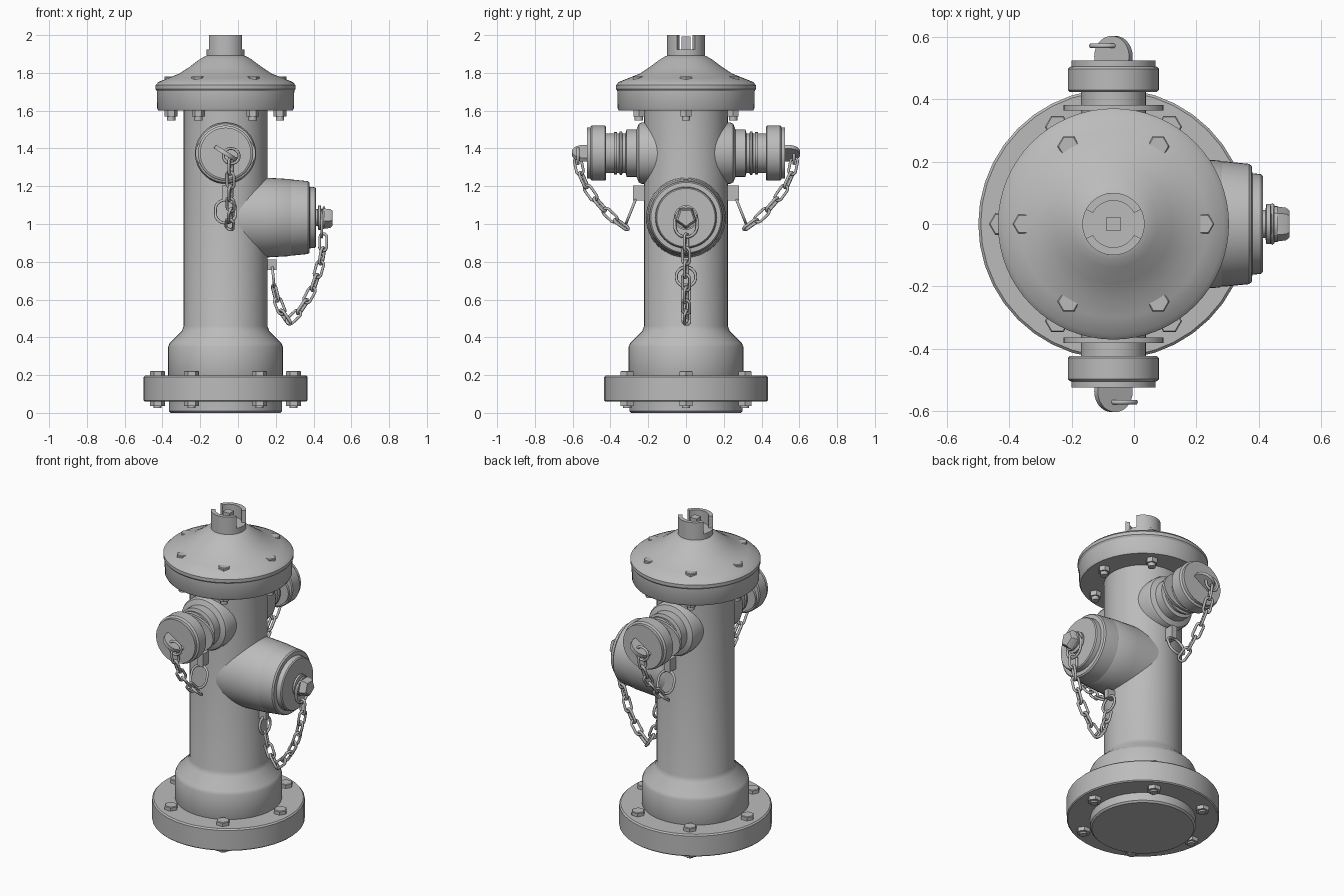
import bpy, bmesh, math
from math import pi, cos, sin, radians
from mathutils import Matrix, Vector

if "Cube" in bpy.data.objects:
    bpy.data.objects.remove(bpy.data.objects["Cube"], do_unlink=True)

CX = -0.066          # barrel axis
GREY = (0.5, 0.5, 0.5, 1)
metal = bpy.data.materials.new("grey_metal")
metal.use_nodes = True
metal.diffuse_color = GREY
metal.node_tree.nodes["Principled BSDF"].inputs["Base Color"].default_value = GREY


def finish(name, bm, matrix=None, angle=32):
    """Turn a bmesh into a shaded object."""
    bmesh.ops.recalc_face_normals(bm, faces=bm.faces)
    if matrix:
        bm.transform(matrix)
    mesh = bpy.data.meshes.new(name)
    bm.to_mesh(mesh)
    bm.free()
    mesh.materials.append(metal)
    mesh.shade_smooth()
    mesh.set_sharp_from_angle(angle=radians(angle))
    obj = bpy.data.objects.new(name, mesh)
    bpy.context.collection.objects.link(obj)
    return obj


def lathe(name, profile, matrix, segs=48, arc=None):
    """Spin (radius, height) points about z; arc makes a closed partial ring."""
    bm = bmesh.new()
    vs = [bm.verts.new((r, 0, h)) for r, h in profile]
    es = [bm.edges.new(p) for p in zip(vs, vs[1:])]
    if arc:
        es.append(bm.edges.new((vs[-1], vs[0])))
    bmesh.ops.spin(bm, geom=vs + es, cent=(0, 0, 0), axis=(0, 0, 1),
                   angle=arc or 2 * pi, steps=segs)
    bmesh.ops.remove_doubles(bm, verts=bm.verts, dist=1e-5)
    if arc:
        bmesh.ops.holes_fill(bm, edges=[e for e in bm.edges if e.is_boundary])
    return finish(name, bm, matrix)


def rod(r, z0, z1, bevel=0.0):
    """Profile of a closed cylinder, with a chamfered far end."""
    return [(0, z0), (r, z0), (r, z1 - bevel), (r - bevel, z1), (0, z1)]


def box(name, size, matrix):
    bm = bmesh.new()
    bmesh.ops.create_cube(bm, size=1, matrix=Matrix.Diagonal((*size, 1)))
    return finish(name, bm, matrix)


def link(name, matrix, half, radius, wire=0.008, segs=16, sides=6):
    """Stretched torus lying in the local xy plane, long along x."""
    bm = bmesh.new()
    rings = []
    for i in range(segs):
        t = 2 * pi * (i + 0.5) / segs
        shift = math.copysign(half, cos(t))
        rings.append([])
        for j in range(sides):
            u = 2 * pi * j / sides
            d = radius + wire * cos(u)
            rings[-1].append(bm.verts.new((shift + d * cos(t), d * sin(t), wire * sin(u))))
    for i in range(segs):
        a, b = rings[i - 1], rings[i]
        for j in range(sides):
            bm.faces.new((a[j - 1], b[j - 1], b[j], a[j]))
    return finish(name, bm, matrix, 65)


def frame(pos, along, normal):
    """Matrix with x along a direction and z close to a normal."""
    x = Vector(along).normalized()
    y = Vector(normal).cross(x).normalized()
    m = Matrix((x, y, x.cross(y))).transposed().to_4x4()
    return Matrix.Translation(pos) @ m


def chain(name, points, side, base, pitch=0.075):
    """Links of alternating twist at even spacing along a polyline."""
    pts = [Vector(p) for p in points]
    total = sum((b - a).length for a, b in zip(pts, pts[1:]))
    count = round(total / pitch)

    def at(dist):
        for a, b in zip(pts, pts[1:]):
            seg = (b - a).length
            if dist <= seg:
                return a.lerp(b, dist / seg)
            dist -= seg
        return pts[-1]
    for i in range(count):
        a, b = at(total * i / count), at(total * (i + 1) / count)
        twist = Matrix.Rotation(radians(25 + 90 * (i % 2)), 4, "X")
        link(f"{name}_{i + 1}", base @ frame((a + b) / 2, b - a, side) @ twist, 0.024, 0.021)


axis = Matrix.Translation((CX, 0, 0))

# Barrel with bell foot, bottom plug and base flange
lathe("barrel", [(0, 0), (0.29, 0), (0.3, 0.01), (0.3, 0.19), (0.304, 0.2), (0.304, 0.35),
                 (0.295, 0.37), (0.232, 0.432), (0.222, 0.46), (0.222, 1.62), (0, 1.62)], axis)
lathe("base_flange", [(0, 0.06), (0.428, 0.06), (0.434, 0.066), (0.434, 0.19),
                      (0.426, 0.198), (0, 0.198)], axis, 40)

# Domed bonnet
lathe("bonnet", [(0, 1.6), (0.355, 1.6), (0.362, 1.612), (0.364, 1.705), (0.371, 1.715),
                 (0.371, 1.735), (0.355, 1.752), (0.3, 1.774), (0.245, 1.796), (0.19, 1.832),
                 (0.14, 1.87), (0.115, 1.885), (0.09, 1.895), (0, 1.9)], axis, 64)

# Slotted guard around the square operating nut
lathe("nut_guard_base", [(0, 1.88), (0.1, 1.88), (0.1, 1.925), (0, 1.925)], axis)
for k, start in enumerate((28, 208)):
    lathe(f"nut_guard_wall_{k + 1}", [(0.075, 1.92), (0.1, 1.92), (0.1, 2.0), (0.075, 2.0)],
          axis @ Matrix.Rotation(radians(start), 4, "Z"), 20, radians(124))
box("operating_nut", (0.046, 0.046, 0.08), Matrix.Translation((CX, 0, 1.952)))

# Flange bolts: six around each flange
for k in range(6):
    a = k * pi / 3
    for label, rad, parts in (
            ("base", 0.36, ((0.04, 0.19, 0.222), (0.04, 0.036, 0.07), (0.022, 0.026, 0.04))),
            ("bonnet", 0.288, ((0.034, 1.57, 1.61), (0.022, 1.548, 1.58), (0.036, 1.74, 1.782)))):
        spot = Matrix.Translation((CX + rad * cos(a), rad * sin(a), 0))
        for n, (r, z0, z1) in enumerate(parts):
            lathe(f"{label}_bolt_{k + 1}_{n + 1}", rod(r, z0, z1, 0.004), spot, 6 if r > 0.03 else 12)

# Large pumper outlet on the left side
pumper = Matrix.Translation((0, 0, 1.034)) @ Matrix.Rotation(pi / 2, 4, "Y")
lathe("pumper_outlet", [(0, -0.05), (0.214, -0.05), (0.211, 0.15), (0.204, 0.275), (0.199, 0.285), (0, 0.285)],
      pumper)
lathe("pumper_cap", [(0, 0.27), (0.201, 0.27), (0.201, 0.29), (0.193, 0.37), (0.186, 0.378), (0.163, 0.38),
                     (0.16, 0.408), (0.154, 0.414), (0, 0.414)], pumper)
lathe("pumper_hub", [(0, 0.4), (0.045, 0.4), (0.045, 0.422), (0.065, 0.425), (0.065, 0.438), (0.045, 0.441),
                     (0.045, 0.447), (0.058, 0.45), (0.058, 0.46), (0, 0.462)], pumper, 24)
lathe("pumper_nut", [(0, 0.45), (0.06, 0.45), (0.055, 0.488), (0.045, 0.5), (0, 0.5)], pumper, 5)

# Pumper cap chain, its rings and its anchor
chain("pumper_chain", [(0.452, 0, 0.94), (0.45, 0, 0.85), (0.43, 0, 0.76), (0.39, 0, 0.64),
                       (0.33, 0, 0.54), (0.26, 0, 0.475), (0.212, 0, 0.58), (0.19, 0, 0.67)],
      (0, 1, 0), Matrix.Identity(4))
link("pumper_hub_ring", frame((0.444, 0, 1.0), (0, 0, 1), (1, 0, 0)), 0.01, 0.06)
link("pumper_anchor_ring", frame((0.187, 0, 0.72), (0.1, 0, -1), (1, 0, 0)), 0, 0.052, segs=24)
box("pumper_anchor", (0.07, 0.03, 0.055), Matrix.Translation((0.17, 0, 0.785)))

# Two hose outlets, front and back, alike by a half turn
for label, turn in (("front", 0), ("back", pi)):
    place = axis @ Matrix.Rotation(turn, 4, "Z")
    out = place @ Matrix.Translation((0, 0, 1.375)) @ Matrix.Rotation(pi / 2, 4, "X")
    lathe(f"{label}_outlet", [(0, 0.05), (0.162, 0.05), (0.162, 0.235), (0.155, 0.25), (0.125, 0.262),
                              (0.125, 0.315), (0.104, 0.32), (0.104, 0.335), (0.116, 0.34), (0.116, 0.35),
                              (0.104, 0.355), (0.104, 0.44), (0, 0.44)], out)
    lathe(f"{label}_collar", rod(0.16, 0.365, 0.382), out @ Matrix.Diagonal((1, 0.7, 1, 1)), 32)
    lathe(f"{label}_hose_cap", [(0, 0.424), (0.14, 0.424), (0.146, 0.43), (0.146, 0.498), (0.141, 0.504),
                                (0.135, 0.506), (0.135, 0.525), (0, 0.525)], out)
    # Tilted half-round lug
    lug = out @ Matrix.Translation((0, 0, 0.538)) @ Matrix.Rotation(radians(-32), 4, "Z") \
        @ Matrix.Rotation(pi / 2, 4, "X")
    lathe(f"{label}_lug", rod(0.066, -0.011, 0.011), lug, 28)
    # Chain from lug to barrel
    link(f"{label}_lug_ring", place @ frame((0.03, -0.572, 1.36), (1, 0, -0.4), (0, 1, 0)), 0.002, 0.04)
    chain(f"{label}_chain", [(0.026, -0.575, 1.345), (0.026, -0.56, 1.27), (0.026, -0.52, 1.18),
                             (0.026, -0.46, 1.105), (0.026, -0.395, 1.035), (0.02, -0.31, 0.975)],
          (1, 0, 0), place, 0.073)
    link(f"{label}_anchor_ring", place @ frame((0, -0.292, 1.066), (0, 0.4, 1), (0, 1, -0.4)),
         0.012, 0.054, segs=24)
    box(f"{label}_anchor", (0.035, 0.09, 0.08), place @ Matrix.Translation((0, -0.235, 1.165)))
